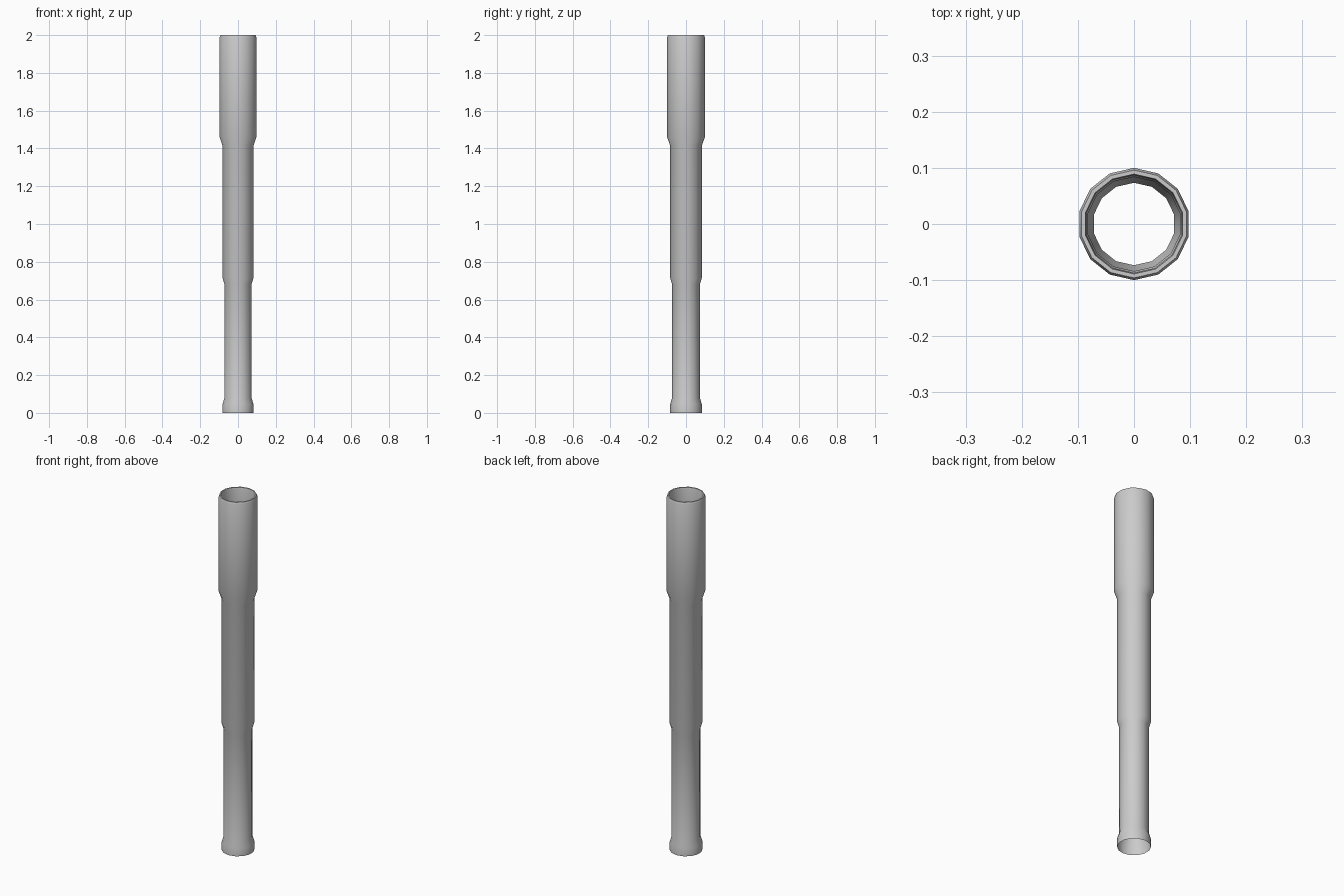
import bpy, bmesh, math

if "Cube" in bpy.data.objects:
    bpy.data.objects.remove(bpy.data.objects["Cube"])

SIDES = 14

# Profile (radius, height): flared foot, two steps, bevelled rim, inner lip
PROFILE = [
    (0.084, 0.0), (0.084, 0.045), (0.0735, 0.08),
    (0.0735, 0.68), (0.084, 0.715),
    (0.084, 1.415), (0.1, 1.46),
    (0.1, 1.988), (0.096, 2.0),
    (0.089, 2.0), (0.087, 1.99), (0.087, 1.9),
]


def lathe(name, profile, sides):
    bm = bmesh.new()
    rings = []
    for r, z in profile:
        ring = []
        for i in range(sides):
            a = math.pi / 2 + 2 * math.pi * i / sides
            ring.append(bm.verts.new((r * math.cos(a), r * math.sin(a), z)))
        rings.append(ring)
    for low, high in zip(rings, rings[1:]):
        for i in range(sides):
            j = (i + 1) % sides
            bm.faces.new((low[i], low[j], high[j], high[i]))
    mesh = bpy.data.meshes.new(name)
    bm.to_mesh(mesh)
    bm.free()
    obj = bpy.data.objects.new(name, mesh)
    bpy.context.collection.objects.link(obj)
    return obj


# Open stepped tube
tube = lathe("stepped_tube", PROFILE, SIDES)
bpy.context.view_layer.objects.active = tube
tube.select_set(True)
bpy.ops.object.shade_smooth_by_angle(angle=math.radians(40))
